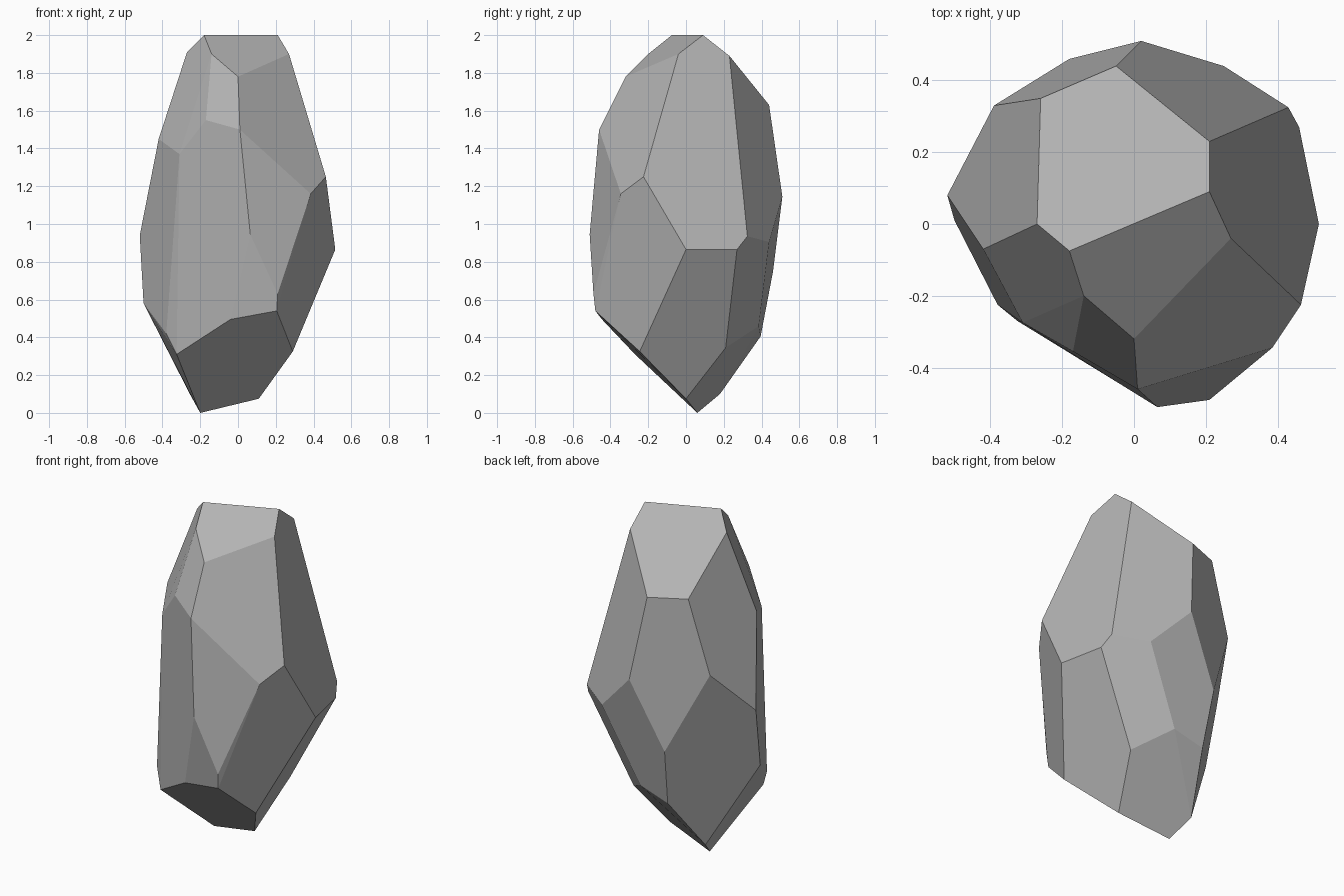
import bpy
import bmesh
import math

# Remove the default cube only
default_cube = bpy.data.objects.get("Cube")
if default_cube:
    bpy.data.objects.remove(default_cube, do_unlink=True)


def make_material(name, colour):
    material = bpy.data.materials.new(name)
    material.use_nodes = True
    material.diffuse_color = colour
    shader = next(n for n in material.node_tree.nodes if n.type == "BSDF_PRINCIPLED")
    shader.inputs["Base Color"].default_value = colour
    return material


def hull_from_corners(name, tiers, unit, material):
    """Wrap the corner points in a convex hull and merge its coplanar triangles."""
    bm = bmesh.new()
    for tier in tiers:
        for corner in tier:
            bm.verts.new([value * unit for value in corner])
    result = bmesh.ops.convex_hull(bm, input=bm.verts[:])
    leftovers = set(result["geom_interior"]) | set(result["geom_unused"])
    loose = [item for item in leftovers if isinstance(item, bmesh.types.BMVert)]
    bmesh.ops.delete(bm, geom=loose, context="VERTS")
    bmesh.ops.dissolve_limit(bm, angle_limit=math.radians(3),
                             verts=bm.verts[:], edges=bm.edges[:])
    bmesh.ops.recalc_face_normals(bm, faces=bm.faces[:])

    mesh = bpy.data.meshes.new(name)
    bm.to_mesh(mesh)
    bm.free()
    mesh.materials.append(material)
    mesh.shade_flat()
    rock = bpy.data.objects.new(name, mesh)
    bpy.context.collection.objects.link(rock)
    return rock


# Facet corners in hundredths of a unit, tier by tier
crown = [(21, 9, 200), (-18, -7.5, 200), (-27, 0, 191), (21, 23, 189),
         (27, -4, 190), (-14, -20, 190), (0, -32, 178)]
shoulder = [(-26, 35, 164), (-5, 44, 163), (-17, -35.5, 155), (1, -46, 150),
            (-42, -7, 145), (-31, -27.5, 137), (46.5, -22.5, 125)]
waist = [(-39, 33, 121), (38.5, -34.5, 116), (2, 51, 114.5), (6.5, -51, 94.5),
         (-52, 8, 94), (43, 32.5, 93.5), (25, 44, 90.5), (51.5, 0, 86.5),
         (46, 27, 86.5), (-18, 46, 74.5)]
base = [(21, -49, 63), (-50, 1, 58), (20.5, -48, 54), (-4, -44.5, 49.5),
        (3.5, 38.5, 46), (-38, -22.5, 42), (-15.5, 39.5, 40.5), (20, 21, 34.5),
        (29, -24.5, 32.5), (-32.5, -27, 31)]
foot = [(-25.5, 18, 10), (11, 0, 7.5), (-20, 6, 0)]

# Faceted boulder in plain stone grey
stone_grey = make_material("stone grey", (0.45, 0.45, 0.45, 1))
hull_from_corners("boulder", [crown, shoulder, waist, base, foot], 0.01, stone_grey)
